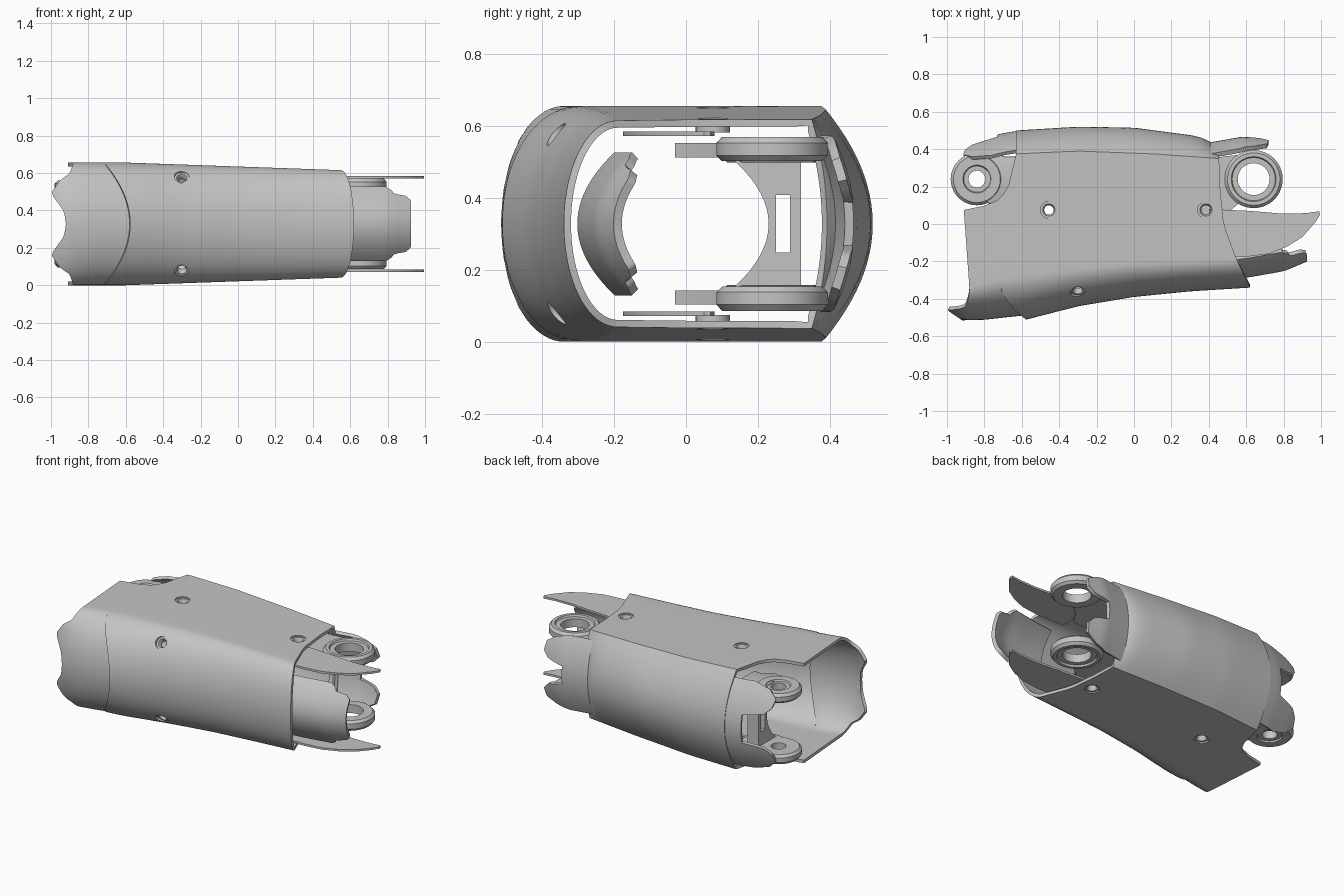
import bpy, bmesh, math
from mathutils import Vector

if "Cube" in bpy.data.objects:
    bpy.data.objects.remove(bpy.data.objects["Cube"], do_unlink=True)

MID = 0.328  # height of the symmetry plane
grey = bpy.data.materials.new("plain grey")
grey.use_nodes = True
grey.diffuse_color = (0.55, 0.55, 0.55, 1)
grey.node_tree.nodes["Principled BSDF"].inputs["Base Color"].default_value = (0.55, 0.55, 0.55, 1)


def interp(pts, x):
    if x <= pts[0][0]:
        return pts[0][1]
    for (a, p), (b, q) in zip(pts, pts[1:]):
        if x <= b:
            return p + (q - p) * (x - a) / (b - a)
    return pts[-1][1]


def make(name, verts, faces):
    me = bpy.data.meshes.new(name)
    me.from_pydata([tuple(v) for v in verts], [], faces)
    bm = bmesh.new()
    bm.from_mesh(me)
    bmesh.ops.recalc_face_normals(bm, faces=bm.faces)
    bm.to_mesh(me)
    bm.free()
    me.materials.append(grey)
    ob = bpy.data.objects.new(name, me)
    bpy.context.collection.objects.link(ob)
    return ob


def finish(ob, angle=30):
    # bake modifiers, then smooth everything but sharp edges
    bpy.context.view_layer.update()
    dg = bpy.context.evaluated_depsgraph_get()
    me = bpy.data.meshes.new_from_object(ob.evaluated_get(dg))
    ob.modifiers.clear()
    ob.data = me
    bpy.ops.object.select_all(action='DESELECT')
    ob.select_set(True)
    bpy.context.view_layer.objects.active = ob
    bpy.ops.object.shade_smooth_by_angle(angle=math.radians(angle))


def grid_faces(rows, cols, wrap_c=False, wrap_r=False):
    return [(i * cols + j, i * cols + (j + 1) % cols,
             (i + 1) % rows * cols + (j + 1) % cols, (i + 1) % rows * cols + j)
            for i in range(rows if wrap_r else rows - 1)
            for j in range(cols if wrap_c else cols - 1)]


def lathe(name, profile, loc, axis, n=48):
    # closed (radius, height) loop turned around an axis
    rot = Vector((0, 0, 1)).rotation_difference(Vector(axis))
    verts = []
    for i in range(n):
        a = math.tau * i / n
        verts += [Vector(loc) + rot @ Vector((r * math.cos(a), r * math.sin(a), h)) for r, h in profile]
    ob = make(name, verts, grid_faces(n, len(profile), True, True))
    finish(ob)
    return ob


def prism(name, outline, lo, hi, along_x=False, bevel=0.0):
    n = len(outline)
    verts = [(h, a, b) if along_x else (a, b, h) for h in (lo, hi) for a, b in outline]
    faces = [tuple(range(n)), tuple(range(n, 2 * n))]
    faces += [(i, (i + 1) % n, n + (i + 1) % n, n + i) for i in range(n)]
    ob = make(name, verts, faces)
    if bevel:
        m = ob.modifiers.new("bevel", 'BEVEL')
        m.width, m.segments = bevel, 2
    finish(ob)
    return ob


# ---- Sleeve: lofted hollow shell with shaped ends ----
FLAT_START = [(-1, -.36), (-.88, -.34), (-.7, -.29), (-.3, -.24), (0, -.21), (.6, -.19)]
CUFF_Y = [(-1, -.475), (-.92, -.515), (-.8, -.512), (-.6, -.49)]
SHELL_Y = [(-.72, -.53), (-.58, -.512), (-.3, -.44), (0, -.39), (.3, -.36), (.62, -.34)]
FLAT_END = [(-.63, .375), (-.3, .39), (.1, .375), (.46, .35)]
BACK_Y = [(-.63, .5), (-.3, .52), (0, .515), (.34, .47), (.43, .43), (.46, .385)]
HALF = [(-.6, .328), (.56, .287)]
SCALLOP = [(0, -.92), (.2, -.93), (.5, -1), (.72, -.95), (.82, -.9), (1, -.88)]
NOTCH = [(0, -.88), (.583, -.91), (.6, -.8), (.63, -.73), (.67, -.7), (.75, -.67), (1, -.63)]
RIM = [(0, .55), (.35, .48), (.72, .46), (1, .455)]

flat_t = [.1, .2, .3, .4, .5, .583, .6, .615, .63, .67, .71, .75, .83, .91]
loop = [("front", -math.pi / 2 + math.pi * i / 40) for i in range(41)]
loop += [("top", t) for t in flat_t]
loop += [("back", 1 - i / 12) for i in range(25)]
loop += [("bottom", t) for t in reversed(flat_t)]


def span(kind, t):
    # start, seam and end of the sleeve along x at one point of the section
    if kind == "front":
        s = abs(math.sin(t))
        return interp(SCALLOP, s), -.58 - .14 * s * s, .55 + .07 * math.cos(t)
    if kind == "back":
        return -.63, -.58, .455
    start = interp(NOTCH, t)
    return start, max(-.72, start + .05), interp(RIM, t)


def section(kind, t, x, cuff):
    b, fs, bs = interp(HALF, x), interp(FLAT_START, x), interp(FLAT_END, x)
    if kind == "front":
        tip = interp(CUFF_Y if cuff else SHELL_Y, x)
        return (x, fs - (fs - tip) * math.cos(t), MID + b * math.sin(t))
    if kind == "back":
        return (x, bs + (interp(BACK_Y, x) - bs) * (1 - t * t), MID + b * t)
    return (x, fs + (bs - fs) * t, MID + (b if kind == "top" else -b))


verts = []
for i in range(32):
    for kind, t in loop:
        start, seam, end = span(kind, t)
        cuff = i < 10
        x = start + (seam - start) * i / 9 if cuff else seam + .004 + (end - seam - .004) * (i - 10) / 21
        verts.append(section(kind, t, x, cuff))
sleeve = make("sleeve", verts, grid_faces(32, len(loop), wrap_c=True))
probe = max(sleeve.data.polygons, key=lambda p: p.center.z)
if probe.normal.z < 0:
    sleeve.data.flip_normals()
wall = sleeve.modifiers.new("wall", 'SOLIDIFY')
wall.thickness, wall.offset = .02, -1

# Screw holes with recessed seats
holes = []
for s in (1, -1):
    holes += [((-.455, .075, MID + s * .323), (0, 0, s), .045),
              ((.385, .075, MID + s * .294), (0, 0, s), .045),
              ((-.3, -.362, MID + s * .25), (0, -.78, s * .63), .04)]
cutters = []
for loc, axis, r in holes:
    cut = lathe("hole_cutter", [(r, -.06), (r, .06)], loc, axis, 32)
    bm = bmesh.new()
    n = 32
    ring = [v.co.copy() for v in cut.data.vertices]
    lo, hi = [bm.verts.new(c) for c in ring[0::2]], [bm.verts.new(c) for c in ring[1::2]]
    bm.faces.new(lo)
    bm.faces.new(hi)
    for i in range(n):
        bm.faces.new((lo[i], lo[(i + 1) % n], hi[(i + 1) % n], hi[i]))
    bmesh.ops.recalc_face_normals(bm, faces=bm.faces)
    bm.to_mesh(cut.data)
    bm.free()
    cut.hide_render = True
    m = sleeve.modifiers.new("hole", 'BOOLEAN')
    m.object, m.operation, m.solver = cut, 'DIFFERENCE', 'EXACT'
    cutters.append(cut)
    lathe("screw_seat", [(r + .003, -.04), (r + .003, -.008), (r - .012, -.008), (r - .02, -.022), (r - .02, -.04)],
          loc, axis, 32)
finish(sleeve)
for cut in cutters:
    bpy.data.objects.remove(cut, do_unlink=True)


# ---- Curved guards at both ends ----
def guard(name, x0, ends, path, half, sag, thick=.02, n=56):
    verts = []
    for i in range(13):
        for j in range(n + 1):
            d = half * (2 * j / n - 1)
            x = x0 + (interp(ends, abs(d)) - x0) * i / 12
            verts.append((x, interp(path, x) + sag * (d / half) ** 2, MID + d))
    ob = make(name, verts, grid_faces(13, n + 1))
    m = ob.modifiers.new("wall", 'SOLIDIFY')
    m.thickness, m.offset = thick, 0
    finish(ob, 40)


guard("fork_guard", -.61, [(.09, -.73), (.11, -.86), (.15, -.9), (.2, -.91), (.25, -.86), (.28, -.76)],
      [(-.92, .41), (-.85, .435), (-.7, .475), (-.61, .49)], .28, -.1)
guard("rear_guard", .38, [(.06, .58), (.08, .68), (.12, .72), (.18, .71), (.22, .64), (.24, .56)],
      [(.38, .42), (.5, .44), (.6, .458), (.72, .45)], .24, -.06, .025)
guard("front_guard", .48, [(.12, .92), (.145, .89), (.152, .83), (.17, .82), (.19, .79)],
      [(.48, -.29), (.6, -.275), (.8, -.24), (.92, -.19)], .19, .1, .025)

# ---- Joints, fins and brackets, mirrored about the middle plane ----
fin = [(.4, .08), (.62, .07), (.8, .055), (.92, .058), (.99, .068), (.995, .05), (.97, .01), (.9, -.07),
       (.82, -.12), (.72, -.16), (.6, -.175), (.4, -.175)]
arm = [(.3, -.03), (.44, -.03), (.5, .06), (.56, .11), (.55, .24), (.56, .37), (.3, .34)]
for s, side in ((1, "upper"), (-1, "lower")):
    prism(side + "_fin", fin, MID + s * .244, MID + s * .257)
    prism(side + "_arm", arm, MID + s * .185, MID + s * .225)
    lathe(side + "_joint_ring", [(.085, .175), (.14, .175), (.155, .19), (.155, .225), (.14, .242),
                                 (.12, .242), (.115, .23), (.085, .23)], (.64, .24, MID), (0, 0, s), 64)
    lathe(side + "_fork_ring", [(.045, .17), (.125, .17), (.14, .185), (.14, .215), (.125, .232),
                                (.075, .232), (.07, .222), (.045, .222)], (-.84, .24, MID), (0, 0, s), 64)
    prism(side + "_fork_arm", [(-.785, .11), (-.72, .11), (-.67, .15), (-.6, .15), (-.6, .36),
                               (-.69, .36), (-.72, .375), (-.785, .375)],
          MID + s * .17, MID + s * .228, bevel=.008)

# Post joining the fork arms, with a concave inner edge and an open window
edge = [(.23 - 3.1 * d * d, MID + d) for d in [.175 * (i / 8 - 1) for i in range(17)]]
prism("fork_post_inner", edge + [(.25, MID + .175), (.25, MID - .175)], -.75, -.67, along_x=True)
prism("fork_post_outer", [(.29, MID - .175), (.32, MID - .175), (.32, MID + .175), (.29, MID + .175)],
      -.75, -.67, along_x=True)
for s in (1, -1):
    ends = sorted((MID + s * .08, MID + s * .175))
    prism("fork_post_bridge", [(.245, ends[0]), (.295, ends[0]), (.295, ends[1]), (.245, ends[1])],
          -.75, -.67, along_x=True)
